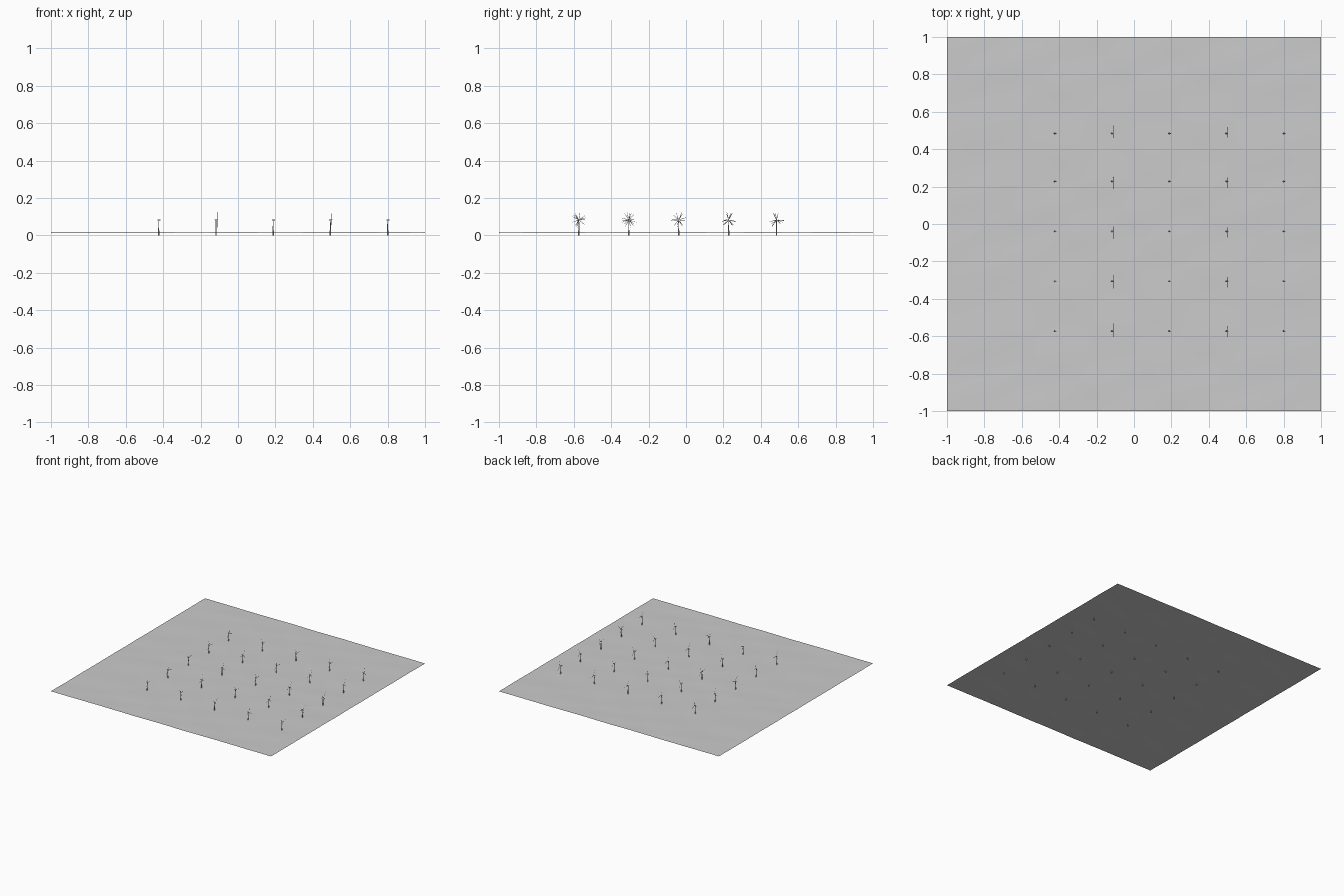
import bpy, bmesh, math, random
from mathutils import Matrix, Vector

if "Cube" in bpy.data.objects:
    bpy.data.objects.remove(bpy.data.objects["Cube"])

random.seed(4)
SEA, HUB = 0.017, 0.083
XS = [-0.424 + 0.306 * i for i in range(5)]
YS = [-0.573, -0.306, -0.039, 0.228, 0.484]


def mesh_from(bm, name, smooth=True):
    me = bpy.data.meshes.new(name)
    bmesh.ops.recalc_face_normals(bm, faces=bm.faces)
    bm.to_mesh(me)
    bm.free()
    if smooth:
        me.set_sharp_from_angle(angle=math.radians(40))
        for p in me.polygons:
            p.use_smooth = True
    return me


def place(me, name, loc, rx=0.0):
    ob = bpy.data.objects.new(name, me)
    ob.location = loc
    ob.rotation_euler = (rx, 0, 0)
    bpy.context.collection.objects.link(ob)
    return ob


def tube(bm, z0, z1, r0, r1, seg=16, m=Matrix()):
    move = m @ Matrix.Translation((0, 0, (z0 + z1) / 2))
    bmesh.ops.create_cone(bm, cap_ends=True, segments=seg, radius1=r0,
                          radius2=r1, depth=z1 - z0, matrix=move)


# Sea: gently rippled open sheet
bm = bmesh.new()
bmesh.ops.create_grid(bm, x_segments=100, y_segments=100, size=1.0)
for v in bm.verts:
    x, y = v.co.x, v.co.y
    v.co.z = 0.0006 * (math.sin(9 * x + 17 * y + 2 * math.sin(4 * x))
                       + 0.6 * math.sin(23 * y - 11 * x + math.sin(7 * y))
                       + 0.4 * math.sin(31 * x + 19 * y))
sea = mesh_from(bm, "sea")
if sea.polygons[0].normal.z < 0:
    sea.flip_normals()
place(sea, "sea", (0, 0, SEA))

# Tower: pile, service platform and tapered mast
bm = bmesh.new()
tube(bm, 0.0, 0.026, 0.0036, 0.0036)
tube(bm, 0.026, 0.0275, 0.0055, 0.0055)
tube(bm, 0.0275, HUB - 0.002, 0.0026, 0.0017)
tower = mesh_from(bm, "tower")

# Nacelle: bevelled box lying along x
bm = bmesh.new()
bmesh.ops.create_cube(bm, size=1, matrix=Matrix.Translation((-0.001, 0, 0))
                      @ Matrix.Diagonal((0.012, 0.0042, 0.0045, 1)))
bmesh.ops.bevel(bm, geom=bm.edges[:], offset=0.0007, segments=2, affect='EDGES')
nacelle = mesh_from(bm, "nacelle")

# Rotor: rounded hub and three tapered blades in the y-z plane
bm = bmesh.new()
bmesh.ops.create_uvsphere(bm, u_segments=12, v_segments=8, radius=0.0024,
                          matrix=Matrix.Diagonal((1.3, 1, 1, 1)))
# blade stations: distance from hub, chord, thickness, twist in degrees
STATIONS = [(0.001, 0.0014, 0.0014, 0), (0.005, 0.0016, 0.0013, 10),
            (0.010, 0.0030, 0.0010, 14), (0.024, 0.0022, 0.0007, 8),
            (0.038, 0.0012, 0.0004, 3), (0.042, 0.0004, 0.0002, 0)]
for k in range(3):
    turn = Matrix.Rotation(k * math.tau / 3, 4, 'X')
    rings = []
    for d, chord, thick, twist in STATIONS:
        m = turn @ Matrix.Rotation(math.radians(twist), 4, 'Z')
        rings.append([bm.verts.new(m @ Vector((
            thick / 2 * math.sin(a), chord / 2 * math.cos(a), d)))
            for a in (i * math.tau / 8 for i in range(8))])
    for a, b in zip(rings, rings[1:]):
        for i in range(8):
            j = (i + 1) % 8
            bm.faces.new((a[i], a[j], b[j], b[i]))
    bm.faces.new(rings[0])
    bm.faces.new(rings[-1])
rotor = mesh_from(bm, "rotor")

# Five by five array of turbines, each rotor stopped at its own angle
for x in XS:
    for y in YS:
        place(tower, "tower", (x, y, 0))
        place(nacelle, "nacelle", (x, y, HUB))
        place(rotor, "rotor", (x + 0.007, y, HUB), random.uniform(0, math.tau / 3))
